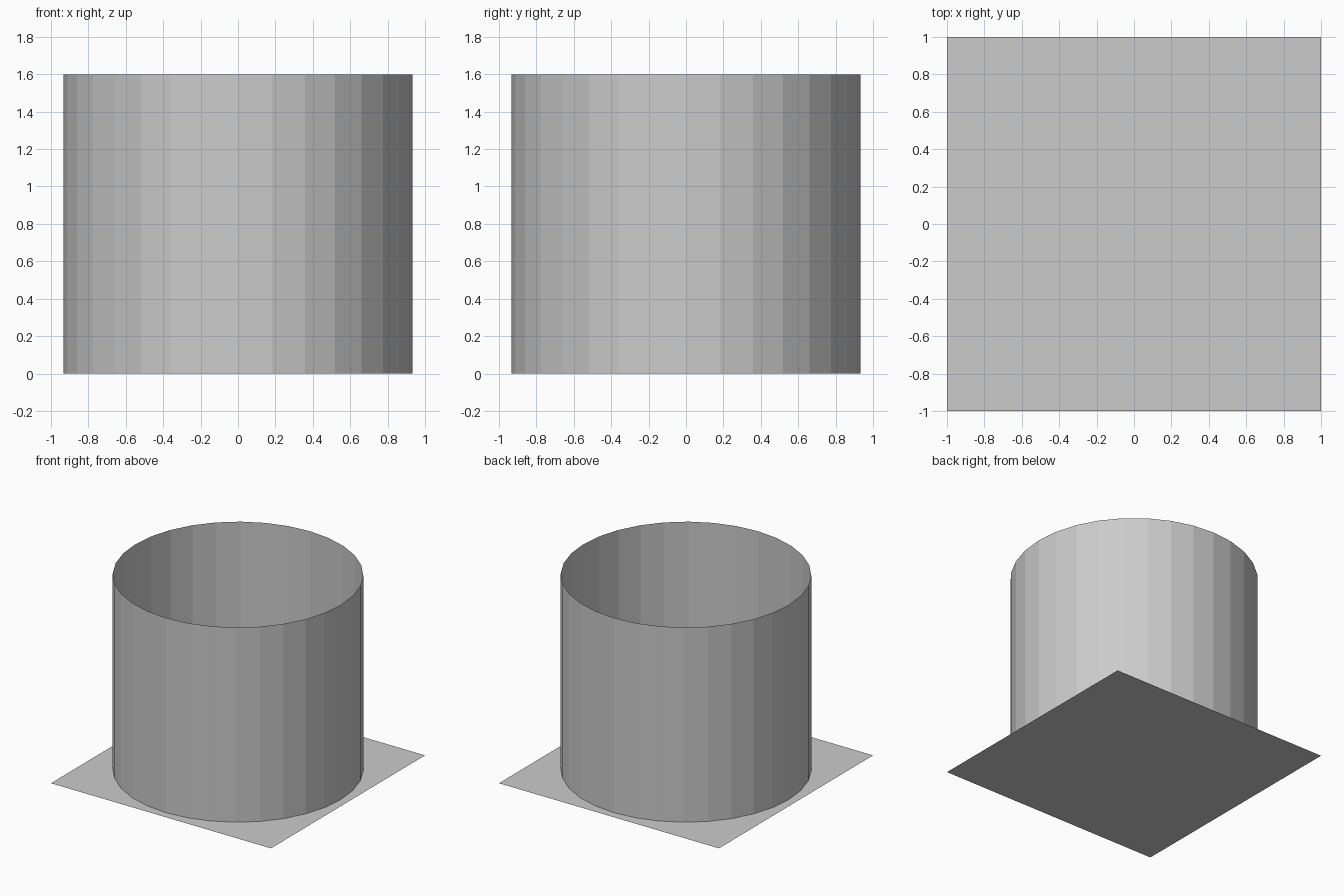
import bpy

if "Cube" in bpy.data.objects:
    bpy.data.objects.remove(bpy.data.objects["Cube"])

# Flat square base sheet
bpy.ops.mesh.primitive_plane_add(size=2, location=(0, 0, 0))
bpy.context.object.name = "base_sheet"

# Open thin tube, 32 flat sides, no caps
HEIGHT = 1.6
bpy.ops.mesh.primitive_cylinder_add(
    vertices=32, radius=0.933, depth=HEIGHT,
    end_fill_type='NOTHING', location=(0, 0, HEIGHT / 2))
bpy.context.object.name = "open_tube"
